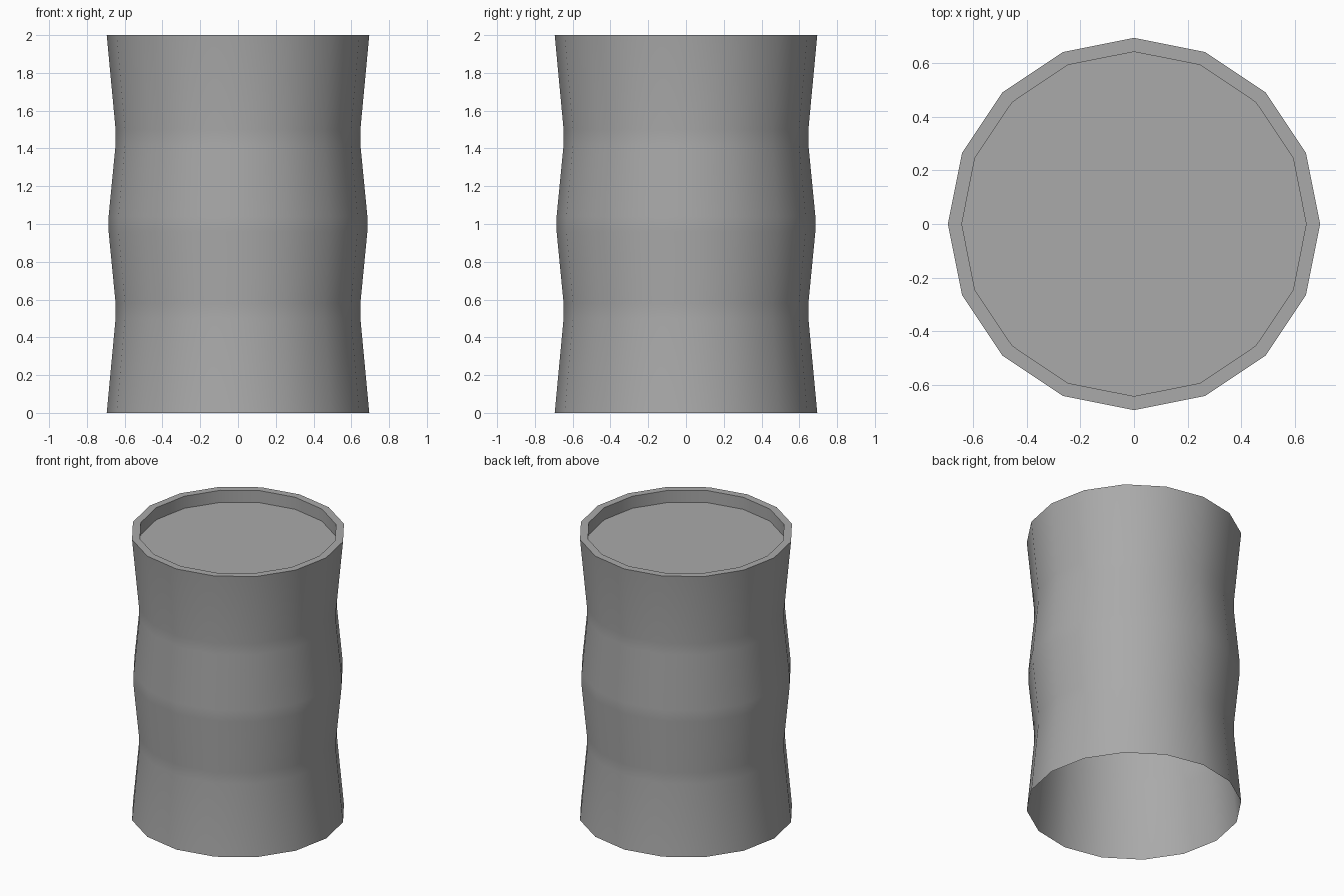
import bpy
import bmesh
from math import cos, sin, tau, radians

cube = bpy.data.objects.get("Cube")
if cube:
    bpy.data.objects.remove(cube, do_unlink=True)

SIDES = 16

# One plain grey for the whole drum
grey = bpy.data.materials.new("drum_grey")
grey.use_nodes = True
colour = (0.40, 0.40, 0.40, 1.0)
grey.diffuse_color = colour
grey.node_tree.nodes["Principled BSDF"].inputs["Base Color"].default_value = colour


def ring(bm, radius, z):
    """Ring of vertices with one corner on each axis."""
    return [bm.verts.new((radius * cos(tau * i / SIDES), radius * sin(tau * i / SIDES), z))
            for i in range(SIDES)]


def lathe(name, profile, cap_end=False):
    """Revolve a (radius, z) profile, optionally closing its last ring."""
    bm = bmesh.new()
    rings = [ring(bm, r, z) for r, z in profile]
    for low, high in zip(rings, rings[1:]):
        for i in range(SIDES):
            j = (i + 1) % SIDES
            bm.faces.new((low[i], low[j], high[j], high[i]))
    if cap_end:
        bm.faces.new(rings[-1])
    mesh = bpy.data.meshes.new(name)
    bm.to_mesh(mesh)
    bm.free()
    mesh.materials.append(grey)
    obj = bpy.data.objects.new(name, mesh)
    bpy.context.collection.objects.link(obj)
    bpy.ops.object.select_all(action="DESELECT")
    obj.select_set(True)
    bpy.context.view_layer.objects.active = obj
    bpy.ops.object.shade_smooth_by_angle(angle=radians(35))
    return obj


# Open-bottomed wall with two waists, then rim, recess and sunken lid
lower_half = [(0.695, 0), (0.648, 0.5), (0.648, 0.58), (0.685, 0.96)]
upper_half = [(r, 2 - z) for r, z in reversed(lower_half)]
rim_and_lid = [(0.643, 2), (0.643, 1.914)]
lathe("drum_body", lower_half + upper_half + rim_and_lid, cap_end=True)
